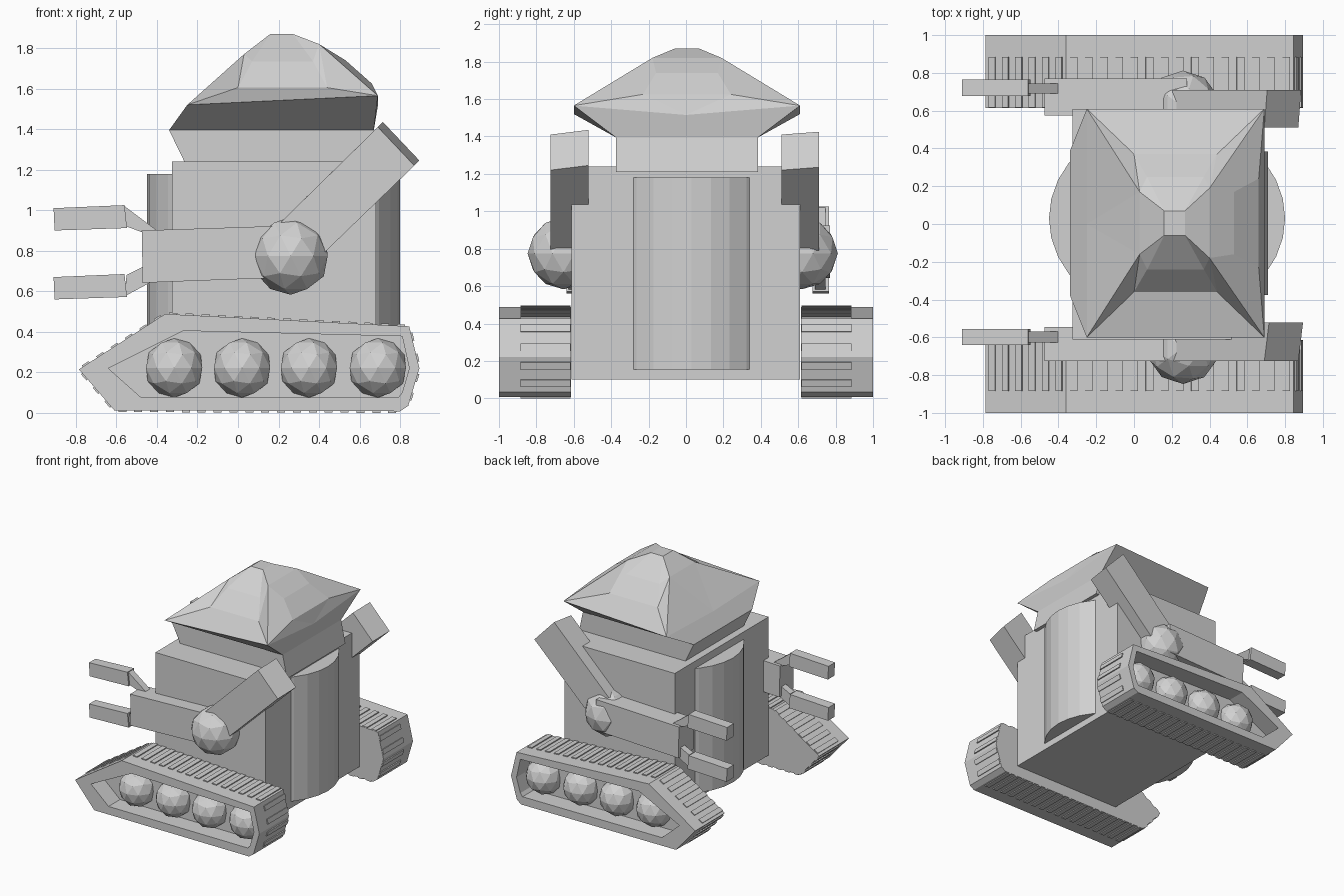
import bpy, bmesh, math
from mathutils import Vector

cube = bpy.data.objects.get("Cube")
if cube:
    bpy.data.objects.remove(cube, do_unlink=True)

grey = bpy.data.materials.new("plain_grey")
grey.use_nodes = True
grey.diffuse_color = (0.64, 0.64, 0.64, 1)
grey.node_tree.nodes["Principled BSDF"].inputs["Base Color"].default_value = (0.64, 0.64, 0.64, 1)


def finish(name, bm):
    bmesh.ops.recalc_face_normals(bm, faces=bm.faces)
    mesh = bpy.data.meshes.new(name)
    bm.to_mesh(mesh)
    bm.free()
    mesh.materials.append(grey)
    obj = bpy.data.objects.new(name, mesh)
    bpy.context.collection.objects.link(obj)
    return obj


def add_loft(bm, rings):
    """Bridge matching rings of points and cap both ends."""
    loops = [[bm.verts.new(p) for p in ring] for ring in rings]
    n = len(loops[0])
    for a, b in zip(loops, loops[1:]):
        for i in range(n):
            j = (i + 1) % n
            bm.faces.new((a[i], a[j], b[j], b[i]))
    bm.faces.new(loops[0])
    bm.faces.new(loops[-1])


def at_y(profile, y, dx=0, dz=0):
    return [(x + dx, y, z + dz) for x, z in profile]


def prism(name, profile, y0, y1, dx=0, dz=0):
    bm = bmesh.new()
    add_loft(bm, [at_y(profile, y0), at_y(profile, y1, dx, dz)])
    return finish(name, bm)


def ball(name, centre, radius):
    bm = bmesh.new()
    bmesh.ops.create_icosphere(bm, subdivisions=2, radius=radius)
    bmesh.ops.translate(bm, verts=bm.verts, vec=centre)
    return finish(name, bm)


# Box body with an oval drum showing through both ends
prism("body", [(-0.325, 0.1), (0.68, 0.1), (0.68, 1.24), (-0.325, 1.24)], -0.612, 0.61)
bm = bmesh.new()
bmesh.ops.create_cone(bm, cap_ends=True, segments=32, radius1=1, radius2=1, depth=1)
bmesh.ops.scale(bm, verts=bm.verts, vec=(0.625, 0.53, 1.025))
bmesh.ops.translate(bm, verts=bm.verts, vec=(0.175, 0.03, 0.667))
finish("body_drum", bm)

# Head: capital letters are points on the front half, small letters their mirror
points = {
    "A": (-0.25, -0.6, 1.52), "B": (0.69, -0.6, 1.565),
    "C": (0, -0.36, 1.605), "D": (0.44, -0.36, 1.605),
    "E": (0.03, -0.16, 1.77), "F": (0.4, -0.18, 1.82),
    "H": (0.07, -0.24, 1.735), "I": (0.37, -0.24, 1.735),
    "S": (0.16, -0.06, 1.87), "T": (0.27, -0.06, 1.87),
    "N": (0.53, -0.16, 1.74), "P": (0.66, -0.23, 1.625),
    "U": (-0.34, -0.375, 1.395), "V": (0.67, -0.375, 1.395),
    "W": (-0.25, -0.375, 1.21), "X": (0.71, -0.375, 1.21),
}
half_faces = "ABDC ACE CHE CDIH DFI BFD HITS IFT HSE AEM FBPN BQP AUVB UWXV"
centre_faces = "MEe ESse STts FTtf FNnf NPpn PQp AUuaM BVvbQ UWwu VXxv WXxw"
bm = bmesh.new()
verts = {"M": bm.verts.new((-0.25, 0, 1.5)), "Q": bm.verts.new((0.69, 0, 1.515))}
for key, (x, y, z) in points.items():
    verts[key] = bm.verts.new((x, y, z))
    verts[key.lower()] = bm.verts.new((x, -y + 0.01, z))
verts["m"], verts["q"] = verts["M"], verts["Q"]
for face in half_faces.split():
    bm.faces.new([verts[k] for k in face])
    bm.faces.new([verts[k] for k in face.lower()])
for face in centre_faces.split():
    bm.faces.new([verts[k] for k in face])
finish("head", bm)

# Arms: upper arm, shoulder ball, forearm and two-fingered claw
upper_arm = [(0.69, 1.41), (0.87, 1.22), (0.41, 0.775), (0.19, 0.92)]
forearm = [(-0.475, 0.9), (-0.47, 0.642), (0.28, 0.67), (0.28, 0.925)]
finger = [(-0.91, 1.01), (-0.56, 1.025), (-0.548, 0.912), (-0.905, 0.9)]
links = {
    "upper": [(-0.56, 1.02), (-0.4, 0.9), (-0.47, 0.89), (-0.55, 0.92)],
    "lower": [(-0.56, 0.575), (-0.42, 0.65), (-0.47, 0.72), (-0.55, 0.68)],
}
arms = {  # side: upper arm, forearm, ball centre, finger, link positions in y
    "right": ((-0.725, -0.522), (-0.725, -0.545), -0.655, (-0.64, -0.555), (-0.627, -0.57)),
    "left": ((0.51, 0.71), (0.575, 0.77), 0.62, (0.677, 0.765), (0.69, 0.745)),
}
for side, (ua, fa, by, fi, li) in arms.items():
    shift = 0.05 if side == "right" else 0.03
    prism(side + "_upper_arm", upper_arm, *ua, shift * 0.5, shift * 0.5)
    prism(side + "_forearm", forearm, *fa)
    ball(side + "_shoulder", (0.26, by, 0.775), 0.192)
    for level, drop in (("upper", 0), ("lower", 0.34)):
        prism(f"{side}_{level}_finger", [(x, z - drop) for x, z in finger], *fi)
        prism(f"{side}_{level}_finger_link", links[level], *li)

# Tracks: recessed outer side, round wheels and raised tread bars
outer = [(-0.785, 0.215), (-0.36, 0.488), (0.845, 0.427), (0.895, 0.22),
         (0.84, 0.035), (0.8, 0.008), (-0.61, 0.012)]
recess = [(-0.64, 0.22), (-0.27, 0.405), (0.81, 0.378), (0.845, 0.22),
          (0.81, 0.1), (0.79, 0.075), (-0.48, 0.078)]
for side, s in (("right", -1), ("left", 1)):
    bm = bmesh.new()
    add_loft(bm, [at_y(outer, 0.615 * s), at_y(outer, s),
                  at_y(recess, s), at_y(recess, 0.85 * s)])
    finish(side + "_track", bm)
    for i, x in enumerate((-0.315, 0.02, 0.35, 0.69)):
        ball(f"{side}_wheel_{i + 1}", (x, 0.853 * s, 0.222), 0.146)
    bm = bmesh.new()
    for i, start in enumerate(outer):
        a, b = Vector(start), Vector(outer[(i + 1) % len(outer)])
        along = (b - a).normalized()
        out = Vector((-along.y, along.x)) * 0.008
        count = int((b - a).length / 0.076)
        for k in range(count):
            mid = a.lerp(b, (k + 0.5) / count)
            w = along * 0.02
            bar = [mid - w - out, mid + w - out, mid + w + out, mid - w + out]
            add_loft(bm, [at_y(bar, 0.617 * s), at_y(bar, 0.885 * s)])
    finish(side + "_tread_bars", bm)
